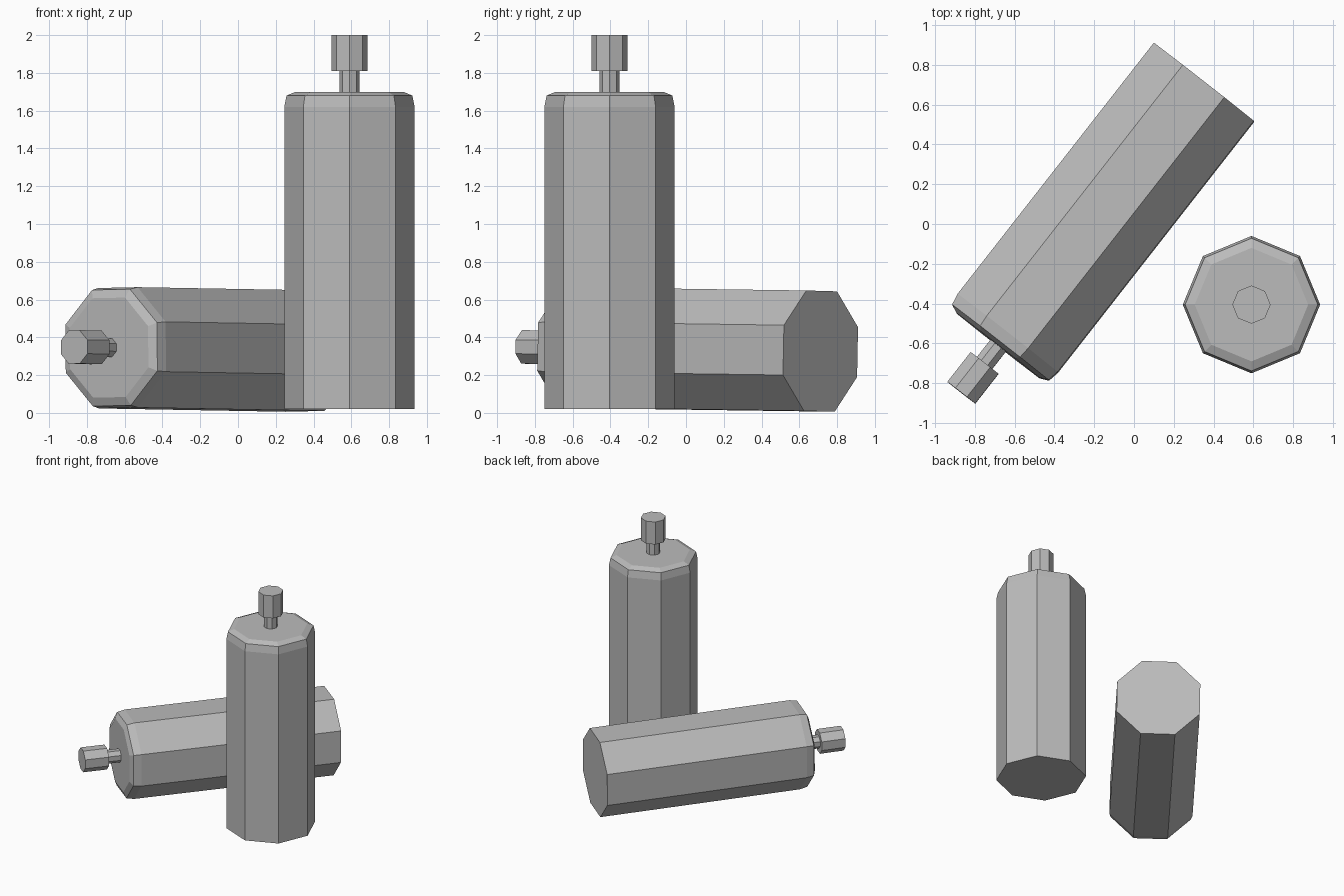
import bpy
import bmesh
from math import cos, sin, radians, tau
from mathutils import Matrix, Vector

cube = bpy.data.objects.get("Cube")
if cube:
    bpy.data.objects.remove(cube, do_unlink=True)

grey = bpy.data.materials.new("plain grey")
grey.use_nodes = True
colour = (0.5, 0.5, 0.5, 1)
grey.diffuse_color = colour
grey.node_tree.nodes["Principled BSDF"].inputs["Base Color"].default_value = colour

SIDES = 8


def lathe(name, profile, matrix):
    """Closed eight-sided solid from (radius, height) pairs."""
    bm = bmesh.new()
    rings = [[bm.verts.new((r * cos(tau * i / SIDES), r * sin(tau * i / SIDES), h))
              for i in range(SIDES)] for r, h in profile]
    for low, high in zip(rings, rings[1:]):
        for i in range(SIDES):
            j = (i + 1) % SIDES
            bm.faces.new((low[i], low[j], high[j], high[i]))
    bm.faces.new(rings[0][::-1])
    bm.faces.new(rings[-1])
    mesh = bpy.data.meshes.new(name)
    bm.to_mesh(mesh)
    bm.free()
    mesh.materials.append(grey)
    obj = bpy.data.objects.new(name, mesh)
    obj.matrix_world = matrix
    bpy.context.collection.objects.link(obj)


def gas_tank(prefix, matrix):
    # Tank body with a rounded shoulder
    lathe(prefix + "_tank_body",
          [(0.345, 0), (0.345, 1.6), (0.333, 1.66), (0.285, 1.68)], matrix)
    # Valve stem and knob
    lathe(prefix + "_valve_stem", [(0.053, 1.67), (0.053, 1.80)], matrix)
    lathe(prefix + "_valve_knob", [(0.096, 1.79), (0.096, 1.98)], matrix)


# Upright tank
gas_tank("standing", Matrix.Translation((0.59, -0.405, 0.02)))

# Tank lying on one flat side, valve towards the front right
axis = Vector((-0.616, -0.788, 0.011))
turn = axis.to_track_quat('Z', 'Y').to_matrix().to_4x4()
up_side = Vector((0, 0, 1))
across = up_side.cross(axis).normalized()
above = axis.normalized().cross(across)
for col, vec in enumerate((across, above, axis.normalized())):
    for row in range(3):
        turn[row][col] = vec[row]
gas_tank("lying", Matrix.Translation((0.352, 0.712, 0.327)) @ turn
         @ Matrix.Rotation(radians(23.5), 4, 'Z'))
